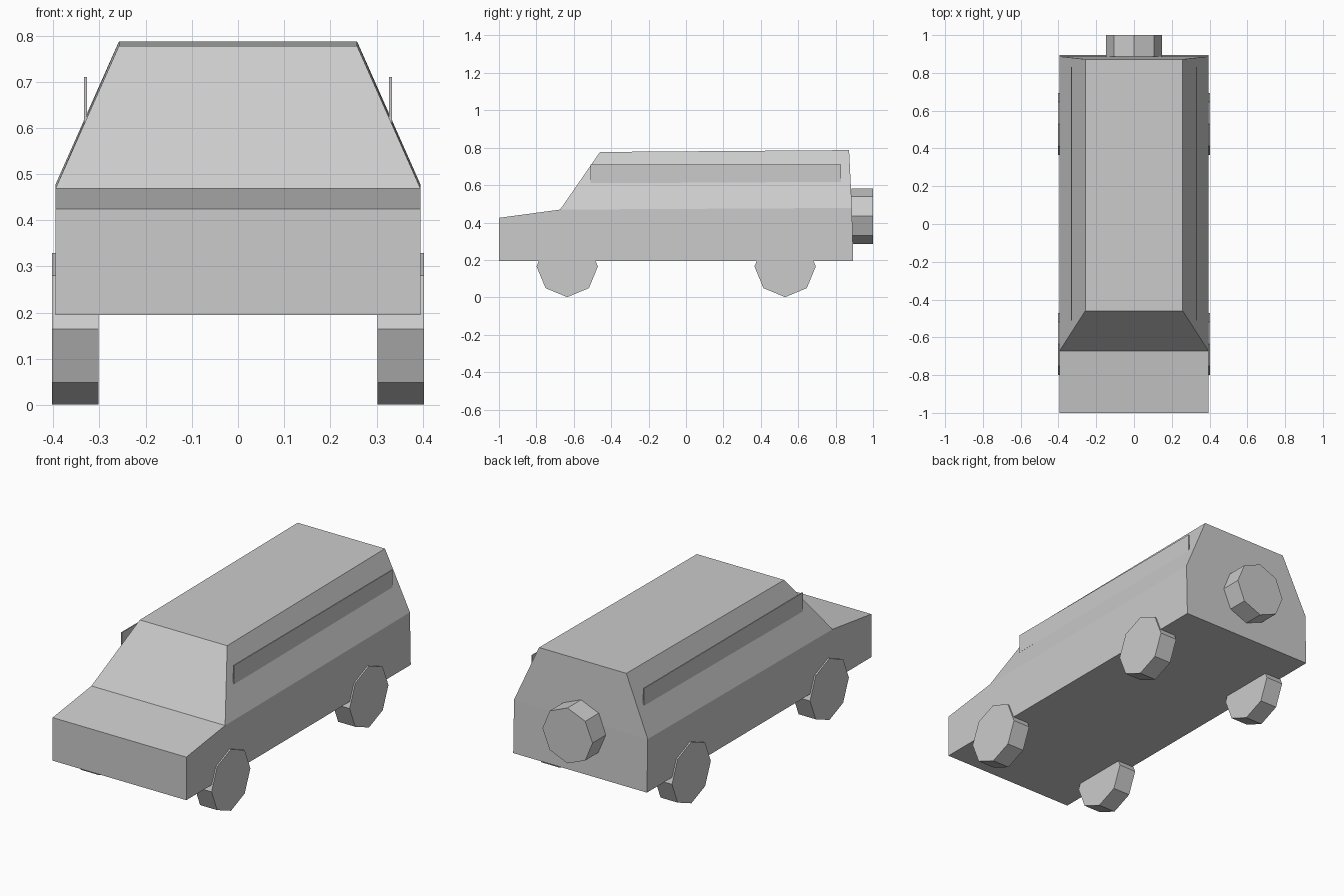
import bpy, bmesh, math
from mathutils import Matrix

if "Cube" in bpy.data.objects:
    bpy.data.objects.remove(bpy.data.objects["Cube"])

grey = bpy.data.materials.new("light grey")
grey.diffuse_color = (0.6, 0.6, 0.6, 1)
grey.use_nodes = True
grey.node_tree.nodes["Principled BSDF"].inputs["Base Color"].default_value = grey.diffuse_color


def finish(name, bm):
    bmesh.ops.recalc_face_normals(bm, faces=bm.faces)
    mesh = bpy.data.meshes.new(name)
    bm.to_mesh(mesh)
    bm.free()
    mesh.materials.append(grey)
    obj = bpy.data.objects.new(name, mesh)
    bpy.context.collection.objects.link(obj)
    return obj


def octagon(name, loc, radius, depth, axis):
    """Eight-sided wheel with a corner at the top, axle along x or y."""
    bm = bmesh.new()
    turn = Matrix.Rotation(math.pi / 2, 4, 'Y' if axis == 'x' else 'X')
    bmesh.ops.create_cone(bm, cap_ends=True, segments=8, radius1=radius,
                          radius2=radius, depth=depth,
                          matrix=Matrix.Translation(loc) @ turn)
    return finish(name, bm)


# Body: side profile (y, z, half width), roof narrower than the belt line
profile = [(-1, 0.195, 0.395), (-1, 0.425, 0.395), (-0.673, 0.469, 0.395),
           (-0.46, 0.777, 0.258), (0.872, 0.787, 0.258),
           (0.887, 0.478, 0.395), (0.894, 0.195, 0.395)]
bm = bmesh.new()
left = [bm.verts.new((-w, y, z)) for y, z, w in profile]
right = [bm.verts.new((w, y, z)) for y, z, w in profile]
n = len(profile)
for i in range(n):
    j = (i + 1) % n
    bm.faces.new((left[i], left[j], right[j], right[i]))
for side in (left, right):
    bm.faces.new([side[i] for i in (0, 1, 2, 5, 6)])   # lower side
    bm.faces.new([side[i] for i in (2, 3, 4, 5)])      # window side
finish("body", bm)

# Roof rails: thin upright plates rising from the sloped sides
for s, label in ((-1, "left"), (1, "right")):
    bm = bmesh.new()
    bmesh.ops.create_cube(bm, size=1, matrix=Matrix.Translation((s * 0.33, 0.16, 0.66))
                          @ Matrix.Diagonal((0.006, 1.34, 0.1, 1)))
    finish(label + "_rail", bm)
    # Wheels
    for y, end in ((-0.635, "front"), (0.53, "rear")):
        octagon(f"{end}_{label}_wheel", (s * 0.3525, y, 0.165), 0.164, 0.101, 'x')

# Spare wheel on the back
octagon("spare_wheel", (0, 0.943, 0.434), 0.148, 0.114, 'y')
